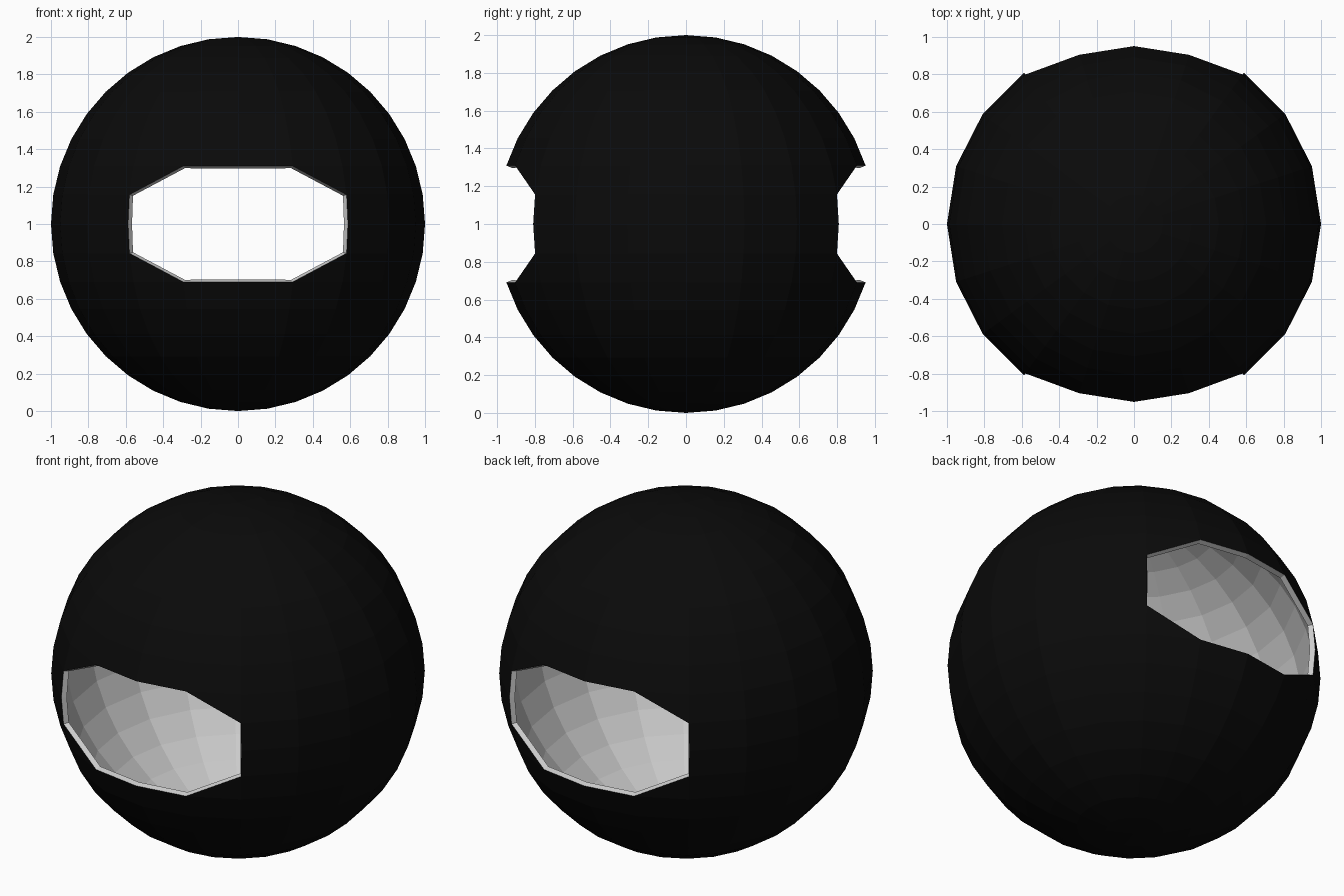
import bpy, bmesh
from math import radians, cos, sin
from mathutils import Vector

if "Cube" in bpy.data.objects:
    bpy.data.objects.remove(bpy.data.objects["Cube"])


def material(name, v):
    m = bpy.data.materials.new(name)
    m.diffuse_color = (v, v, v, 1)
    m.use_nodes = True
    m.node_tree.nodes["Principled BSDF"].inputs["Base Color"].default_value = m.diffuse_color
    return m


# Ball: 20 segments by 20 rings
bm = bmesh.new()
bmesh.ops.create_uvsphere(bm, u_segments=20, v_segments=20, radius=1)


def vert_at(lon, lat):
    a, b = radians(lon), radians(lat)
    p = Vector((cos(a) * cos(b), sin(a) * cos(b), sin(b)))
    return min(bm.verts, key=lambda v: (v.co - p).length)


# Split the corner quads so the front and back windows are octagonal
for centre in (-90, 90):
    for sx in (-1, 1):
        for sz in (-1, 1):
            bmesh.ops.connect_verts(bm, verts=[vert_at(centre + sx * 36, sz * 9),
                                               vert_at(centre + sx * 18, sz * 18)])


# Remove the faces inside each window
def in_window(f):
    for v in f.verts:
        x, y, z = (abs(c) for c in v.co)
        # degrees of longitude from the window centre beyond 36, or latitude beyond 18
        if x > y * 0.74 or z > 0.32 or (z > 0.30 and x > 0.35):
            return False
    return True


bmesh.ops.delete(bm, geom=[f for f in bm.faces if in_window(f)], context='FACES')
for f in bm.faces:
    f.smooth = False
bmesh.ops.translate(bm, verts=bm.verts, vec=(0, 0, 1))

mesh = bpy.data.meshes.new("hollow_ball")
bm.to_mesh(mesh)
bm.free()
ball = bpy.data.objects.new("hollow_ball", mesh)
bpy.context.collection.objects.link(ball)

# Black outside, grey inside and on the window rims
mesh.materials.append(material("black", 0.003))
mesh.materials.append(material("grey", 0.8))
shell = ball.modifiers.new("shell", 'SOLIDIFY')
shell.thickness = 0.03
shell.offset = -1
shell.material_offset = 1
shell.material_offset_rim = 1
